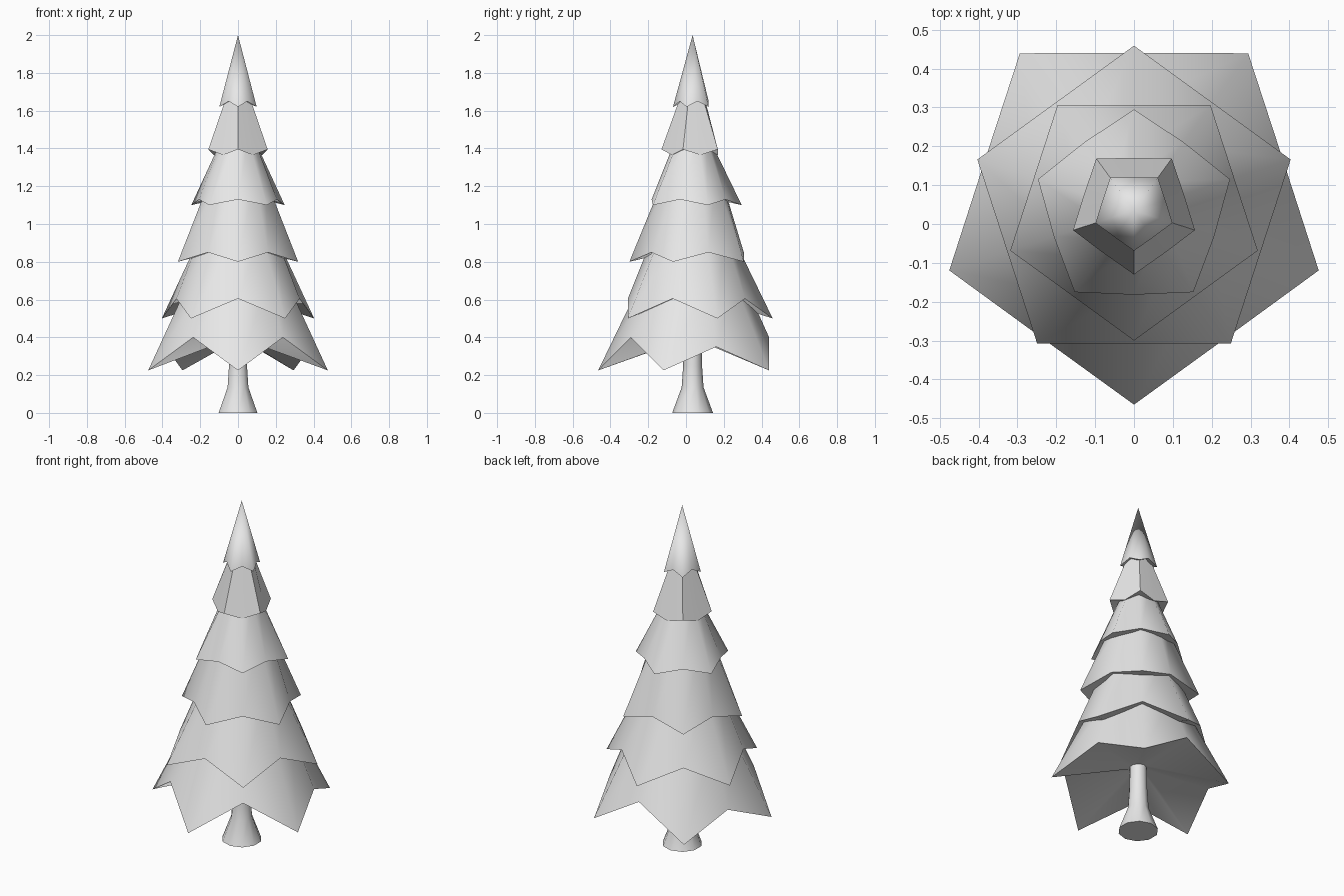
import bpy, bmesh, math

cube = bpy.data.objects.get("Cube")
if cube:
    bpy.data.objects.remove(cube)

AXIS_Y = 0.035

grey = bpy.data.materials.new("plain_grey")
grey.use_nodes = True
grey.diffuse_color = (0.8, 0.8, 0.8, 1)
grey.node_tree.nodes["Principled BSDF"].inputs["Base Color"].default_value = (0.8, 0.8, 0.8, 1)


def loft(name, rings, sharp):
    """Skin ten-sided rings; a one-point ring closes to a tip."""
    bm = bmesh.new()
    loops = [[bm.verts.new(p) for p in ring] for ring in rings]
    for a, b in zip(loops, loops[1:]):
        n = max(len(a), len(b))
        for i in range(n):
            j = (i + 1) % n
            if len(a) == 1:
                bm.faces.new((a[0], b[j], b[i]))
            elif len(b) == 1:
                bm.faces.new((a[i], a[j], b[0]))
            else:
                bm.faces.new((a[i], a[j], b[j], b[i]))
    for end in (loops[0], loops[-1]):
        if len(end) > 1:
            bm.faces.new(end)
    bmesh.ops.recalc_face_normals(bm, faces=bm.faces)
    mesh = bpy.data.meshes.new(name)
    bm.to_mesh(mesh)
    bm.free()
    mesh.materials.append(grey)
    ob = bpy.data.objects.new(name, mesh)
    bpy.context.collection.objects.link(ob)
    bpy.ops.object.select_all(action='DESELECT')
    ob.select_set(True)
    bpy.context.view_layer.objects.active = ob
    bpy.ops.object.shade_smooth_by_angle(angle=math.radians(sharp))
    return ob


def point(i, r, z):
    a = math.radians(-90 + 36 * i)
    return (r * math.cos(a), AXIS_Y + r * math.sin(a), z)


def ring(r, z):
    return [point(i, r, z) for i in range(10)] if r else [(0, AXIS_Y, z)]


def tier(name, turned, tip, notch, top, under):
    """Five-pointed skirt: tips and notches alternate round the rim."""
    rim = []
    for i in range(10):
        is_tip = i % 2 == turned
        r, z = tip if is_tip else notch
        # the two side notches of the lowest skirt hang lower
        if name == "branch_tier_1" and i in (3, 7):
            z -= 0.05
        rim.append(point(i, r, z))
    return loft(name, [ring(*under), rim, ring(*top)], 65)


# Branch tiers, bottom to top: turned, tip, notch, upper ring, underside ring
tiers = [
    (0, (0.50, 0.225), (0.405, 0.40), (0.27, 0.70), (0.045, 0.39)),
    (1, (0.424, 0.50), (0.343, 0.605), (0.205, 0.95), (0.05, 0.62)),
    (0, (0.335, 0.80), (0.271, 0.85), (0.15, 1.25), (0.05, 0.87)),
    (1, (0.26, 1.10), (0.217, 1.13), (0.09, 1.45), (0.05, 1.15)),
    (0, (0.165, 1.395), (0.135, 1.365), (0.055, 1.70), (0.03, 1.40)),
    (0, (0.104, 1.62), (0.085, 1.65), (0, 2.0), (0.02, 1.66)),
]
for k, spec in enumerate(tiers):
    tier(f"branch_tier_{k + 1}", *spec)

# Flared trunk
loft("trunk", [ring(0.108, 0), ring(0.058, 0.135), ring(0.05, 0.25), ring(0.046, 0.42)], 65)
